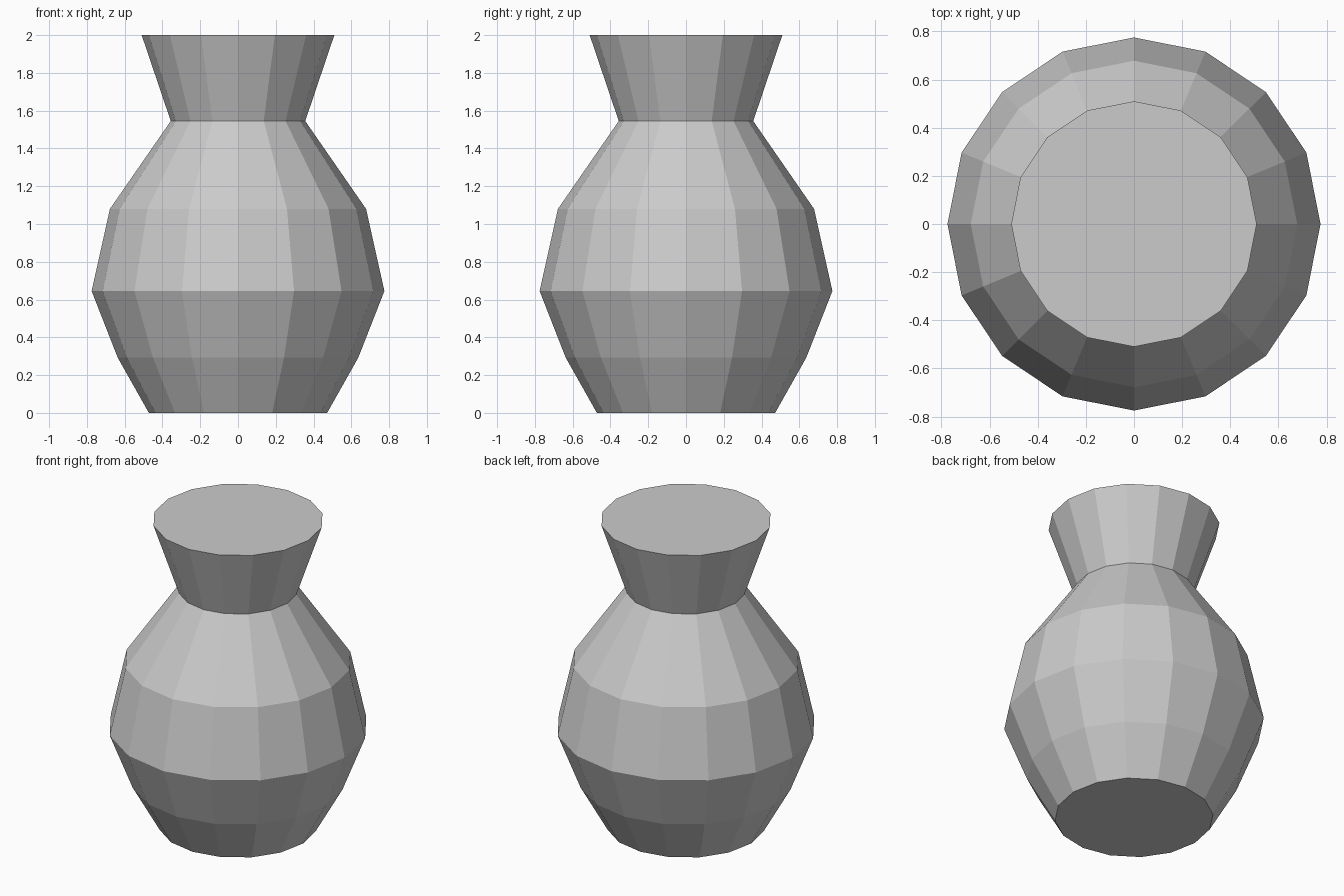
import bpy, bmesh
from math import cos, sin, pi

if "Cube" in bpy.data.objects:
    bpy.data.objects.remove(bpy.data.objects["Cube"])

SIDES = 16
# Vase outline from base to rim: (radius, height)
PROFILE = [(0.472, 0.0), (0.637, 0.293), (0.775, 0.645),
           (0.678, 1.08), (0.356, 1.545), (0.51, 2.0)]

bm = bmesh.new()
rings = [[bm.verts.new((r * cos(2 * pi * i / SIDES), r * sin(2 * pi * i / SIDES), z))
          for i in range(SIDES)] for r, z in PROFILE]

# Faceted wall
for low, high in zip(rings, rings[1:]):
    for i in range(SIDES):
        j = (i + 1) % SIDES
        bm.faces.new((low[i], low[j], high[j], high[i]))

# Flat base and closed top
bm.faces.new(rings[0][::-1])
bm.faces.new(rings[-1])

mesh = bpy.data.meshes.new("vase")
bm.to_mesh(mesh)
bm.free()
bpy.context.collection.objects.link(bpy.data.objects.new("vase", mesh))
